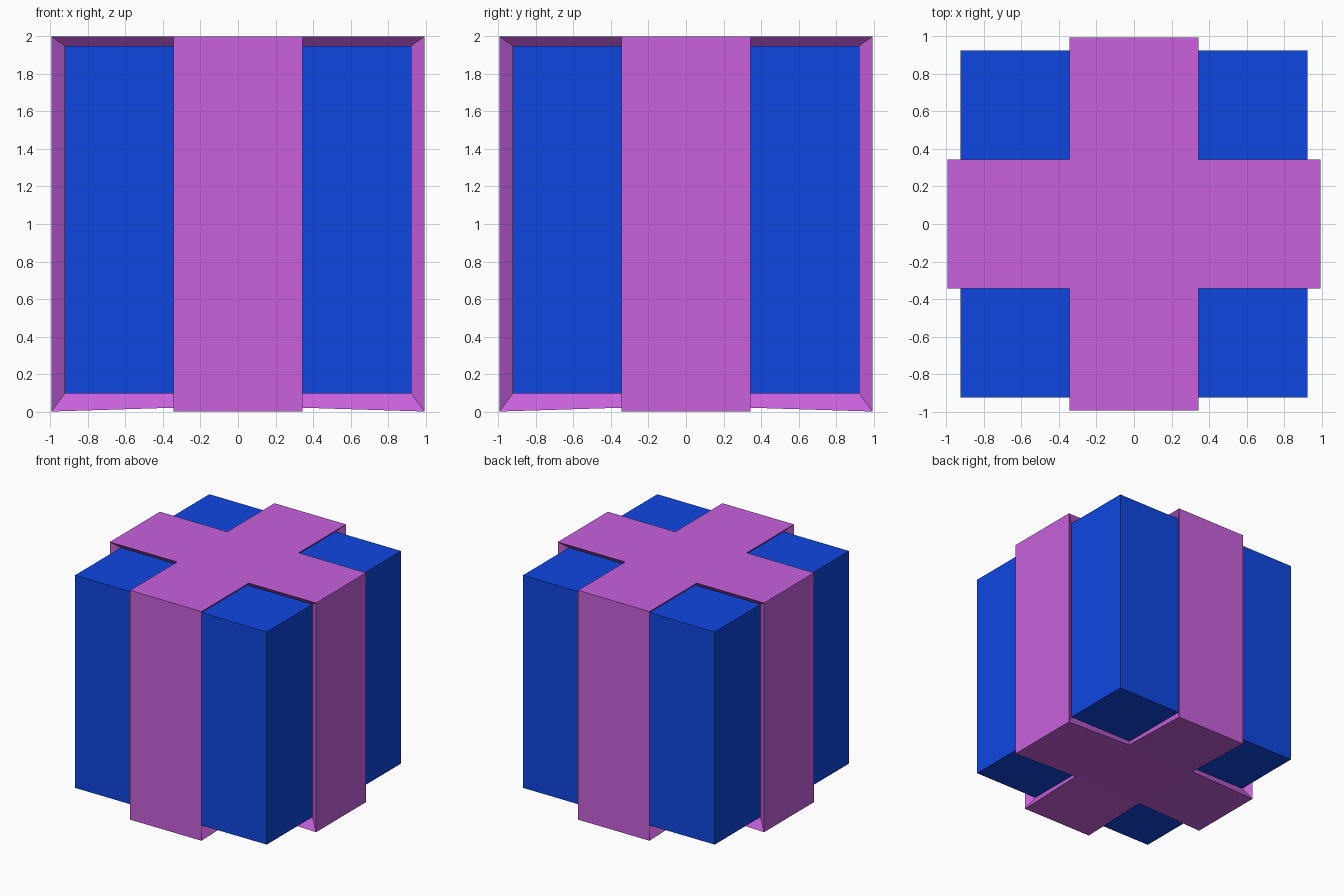
import bpy, bmesh, math
from mathutils import Matrix

cube = bpy.data.objects.get("Cube")
if cube:
    bpy.data.objects.remove(cube, do_unlink=True)

BOX, BOX_LOW, BOX_HIGH = 0.925, 0.095, 1.95   # box half width, base, lid
OUT, TOP, SAG = 0.995, 2.0, 0.02              # ribbon reach, top, lifted underside
WIDE, NARROW = 0.345, 0.295                   # ribbon half width outside, at the box


def make_material(name, color):
    mat = bpy.data.materials.new(name)
    mat.use_nodes = True
    mat.diffuse_color = color
    mat.node_tree.nodes["Principled BSDF"].inputs["Base Color"].default_value = color
    return mat


def finish(name, bm, mat):
    bmesh.ops.remove_doubles(bm, verts=bm.verts, dist=0.0001)
    bmesh.ops.recalc_face_normals(bm, faces=bm.faces)
    mesh = bpy.data.meshes.new(name)
    bm.to_mesh(mesh)
    bm.free()
    mesh.materials.append(mat)
    obj = bpy.data.objects.new(name, mesh)
    bpy.context.scene.collection.objects.link(obj)


blue = make_material("box blue", (0.0048, 0.063, 0.75, 1))
pink = make_material("ribbon pink", (0.578, 0.119, 0.716, 1))

# Gift box
bm = bmesh.new()
height = BOX_HIGH - BOX_LOW
bmesh.ops.create_cube(bm, size=1, matrix=Matrix.Translation((0, 0, BOX_LOW + height / 2))
                      @ Matrix.Diagonal((2 * BOX, 2 * BOX, height, 1)))
finish("gift_box", bm, blue)

# Crossed ribbons: one arm runs from the top centre, down a side, to the base centre.
# Its edges taper inward to the box, and the arm is turned to all four sides.
outer = [(WIDE, TOP), (OUT, TOP), (OUT, 0), (WIDE, SAG)]
inner = [(NARROW, BOX_HIGH), (BOX, BOX_HIGH), (BOX, BOX_LOW), (NARROW, BOX_LOW)]
bm = bmesh.new()
for turn in range(4):
    rot = Matrix.Rotation(turn * math.pi / 2, 3, "Z")

    def edge(points, y):
        return [bm.verts.new(rot @ Matrix.Identity(3) @ v)
                for v in (Matrix.Translation((x, y, z)).translation for x, z in points)]

    out_l, out_r = edge(outer, WIDE), edge(outer, -WIDE)
    in_l, in_r = edge(inner, NARROW), edge(inner, -NARROW)
    for a, b in ((out_l, out_r), (out_l, in_l), (out_r, in_r)):
        for i in range(3):
            bm.faces.new((a[i], a[i + 1], b[i + 1], b[i]))

# Square where the ribbons cross, on top and underneath
for z in (TOP, SAG):
    bm.faces.new([bm.verts.new((x * WIDE, y * WIDE, z))
                  for x, y in ((-1, -1), (1, -1), (1, 1), (-1, 1))])
finish("crossed_ribbons", bm, pink)
